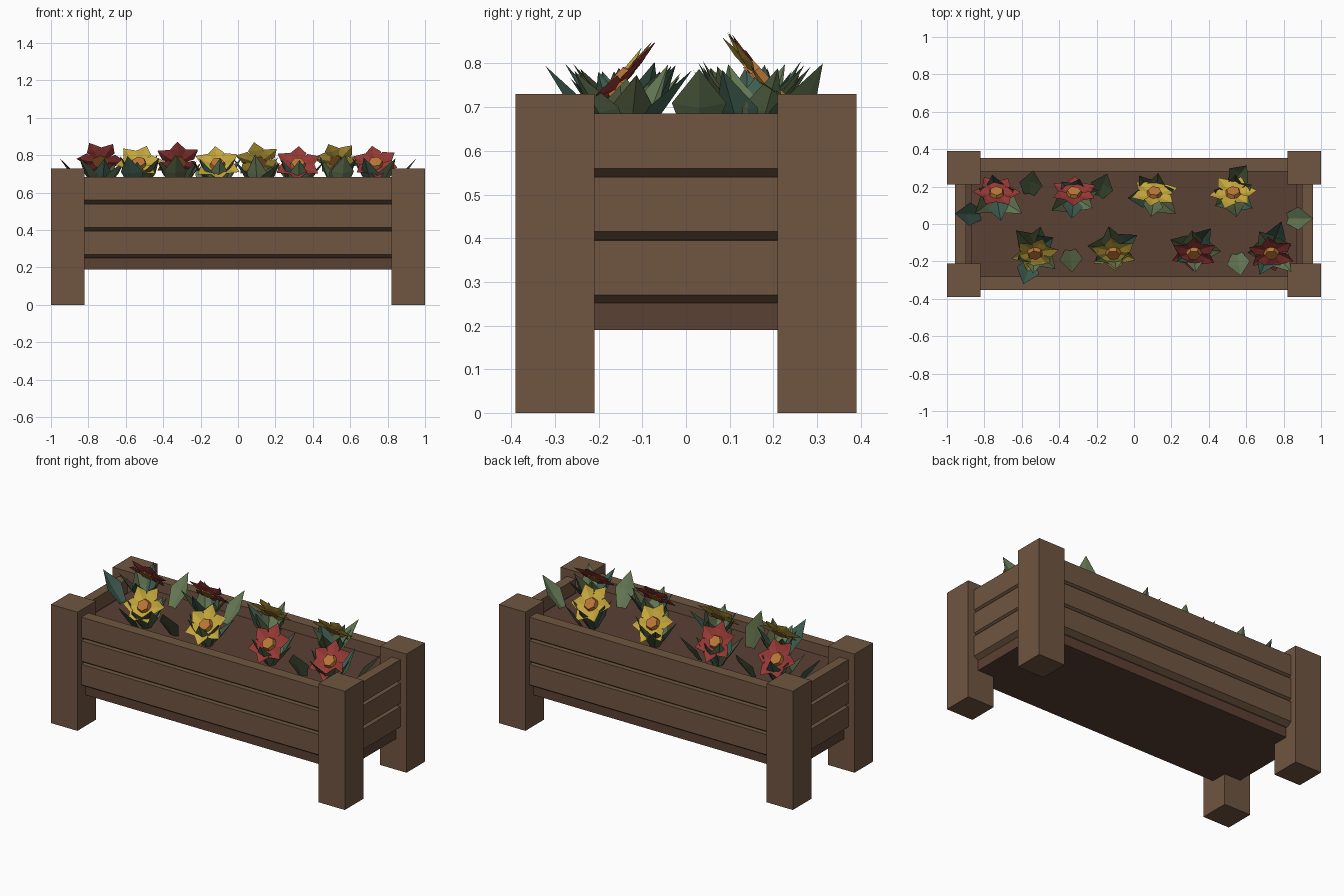
import bpy, bmesh, math, random
from mathutils import Matrix, Vector

if "Cube" in bpy.data.objects:
    bpy.data.objects.remove(bpy.data.objects["Cube"])

random.seed(4)


def material(name, rgb):
    m = bpy.data.materials.new(name)
    m.diffuse_color = (*rgb, 1)
    m.use_nodes = True
    m.node_tree.nodes["Principled BSDF"].inputs["Base Color"].default_value = m.diffuse_color
    return m


WOOD = material("wood", (0.16, 0.092, 0.052))
SOIL = material("soil", (0.105, 0.052, 0.034))
RED = material("red_petal", (0.30, 0.04, 0.035))
YELLOW = material("yellow_petal", (0.55, 0.38, 0.045))
ORANGE = material("flower_centre", (0.48, 0.18, 0.04))
GREENS = [material("leaf_light", (0.13, 0.19, 0.09)),
          material("leaf_olive", (0.075, 0.10, 0.045)),
          material("leaf_teal", (0.05, 0.11, 0.08))]


def finish(name, bm, mats, fix=True):
    if fix:
        bmesh.ops.recalc_face_normals(bm, faces=bm.faces)
    me = bpy.data.meshes.new(name)
    bm.to_mesh(me)
    bm.free()
    for m in mats:
        me.materials.append(m)
    ob = bpy.data.objects.new(name, me)
    bpy.context.collection.objects.link(ob)
    return ob


def box(name, lo, hi, mat):
    bm = bmesh.new()
    lo, hi = Vector(lo), Vector(hi)
    bmesh.ops.create_cube(bm, size=1, matrix=Matrix.Translation((lo + hi) / 2)
                          @ Matrix.Diagonal((*(hi - lo), 1)))
    return finish(name, bm, [mat])


def wall(name, outer, thick, half, angle):
    # Plank wall: three boards with a sloped lower lip, extruded along its length
    prof = [(outer - thick, 0.25), (outer - thick, 0.685)]
    for top in (0.685, 0.54, 0.395):
        prof += [(outer, top), (outer, top - 0.125), (outer - 0.03, top - 0.145)]
    bm = bmesh.new()
    f = bm.faces.new([bm.verts.new((-half, -d, z)) for d, z in prof])
    ext = bmesh.ops.extrude_face_region(bm, geom=[f])
    vs = [v for v in ext["geom"] if isinstance(v, bmesh.types.BMVert)]
    bmesh.ops.translate(bm, verts=vs, vec=(2 * half, 0, 0))
    bm.transform(Matrix.Rotation(angle, 4, 'Z'))
    finish(name, bm, [WOOD])


def blade(bm, mat, length, width, wide_at, fold, idx):
    # Pointed, folded leaf or petal lying along local +X
    pts = [(0, 0, 0), (wide_at * length, -width / 2, fold), (length, 0, fold * 0.6),
           (wide_at * length, width / 2, fold), (wide_at * length, 0, 0),
           (0, -width * 0.22, fold * 0.4), (0, width * 0.22, fold * 0.4)]
    v = [bm.verts.new(mat @ Vector(p)) for p in pts]
    for ids in ((0, 5, 1, 4), (4, 1, 2), (4, 2, 3), (0, 4, 3, 6)):
        bm.faces.new([v[i] for i in ids]).material_index = idx


def aim(pos, yaw, pitch):
    return (Matrix.Translation(pos) @ Matrix.Rotation(yaw, 4, 'Z')
            @ Matrix.Rotation(-pitch, 4, 'Y'))


def plant(label, x, y, z, petal_mat):
    side = 1 if y > 0 else -1
    # Ring of leaves
    bm = bmesh.new()
    start = random.uniform(0, 6.28)
    for i in range(6):
        yaw = start + i * math.tau / 6 + random.uniform(-0.2, 0.2)
        root = Vector((x + 0.02 * math.cos(yaw), y - side * 0.015 + 0.02 * math.sin(yaw), 0.615))
        blade(bm, aim(root, yaw, random.uniform(0.8, 1.1)), random.uniform(0.18, 0.22),
              0.11, 0.45, 0.018, i % 3)
    finish(label + "_leaves", bm, GREENS, False)
    # Flower head tilted out towards its long side
    bm = bmesh.new()
    head = (Matrix.Translation((x, y, z)) @ Matrix.Rotation(-side * 0.82, 4, 'X')
            @ Matrix.Rotation(random.uniform(0, 1), 4, 'Z'))
    for i in range(6):
        blade(bm, head @ aim((0.025, 0, 0), 0, 0) if i == 0 else
              head @ Matrix.Rotation(i * math.tau / 6, 4, 'Z') @ aim((0.025, 0, 0), 0,
              random.uniform(0.0, 0.25)), 0.105, 0.085, 0.5, 0.012, 0)
    disc = bmesh.ops.create_cone(bm, cap_ends=True, segments=6, radius1=0.045, radius2=0.036,
                                 depth=0.025, matrix=head @ Matrix.Translation((0, 0, 0.012)))
    for f in {f for v in disc["verts"] for f in v.link_faces}:
        f.material_index = 1
    finish(label + "_flower", bm, [petal_mat, ORANGE], False)


# Corner legs
for sx in (-1, 1):
    for sy in (-1, 1):
        cx, cy = sx * 0.91, sy * 0.30
        box(f"{'front' if sy < 0 else 'back'}_{'left' if sx < 0 else 'right'}_leg",
            (cx - 0.09, cy - 0.09, 0), (cx + 0.09, cy + 0.09, 0.73), WOOD)

# Plank walls
wall("front_wall", 0.352, 0.07, 0.86, 0)
wall("back_wall", 0.352, 0.07, 0.86, math.pi)
wall("right_wall", 0.958, 0.06, 0.25, math.pi / 2)
wall("left_wall", 0.958, 0.06, 0.25, -math.pi / 2)

# Soil tray and raised soil bed
box("soil_tray", (-0.93, -0.31, 0.19), (0.93, 0.31, 0.6), SOIL)
box("soil_bed", (-0.87, -0.284, 0.55), (0.87, 0.284, 0.62), SOIL)

# Two rows of flowers, one the half-turn of the other
for i, (x, z, m) in enumerate(((-0.53, 0.75, YELLOW), (-0.11, 0.745, YELLOW),
                               (0.32, 0.745, RED), (0.735, 0.75, RED))):
    plant(f"front_{i + 1}", x, -0.15, z, m)
    plant(f"back_{i + 1}", -x, 0.16, z + 0.015, m)

# Loose leaves between the plants: x, y, yaw, pitch, shade
bm = bmesh.new()
for x, y, yaw, pitch, c in ((0.82, 0.03, 0, 0.85, 0), (-0.82, 0.05, 3.1, 0.85, 2),
                            (0.53, 0.22, 0.9, 0.95, 0), (-0.55, -0.20, -1.9, 0.9, 2),
                            (-0.56, 0.16, 1.4, 0.9, 0), (-0.19, 0.15, 1.2, 0.9, 0),
                            (-0.34, -0.14, -1.5, 0.95, 1), (0.55, -0.16, -1.4, 0.95, 0)):
    blade(bm, aim((x, y, 0.615), yaw, pitch), 0.22, 0.125, 0.5, 0.018, c)
finish("loose_leaves", bm, GREENS, False)
